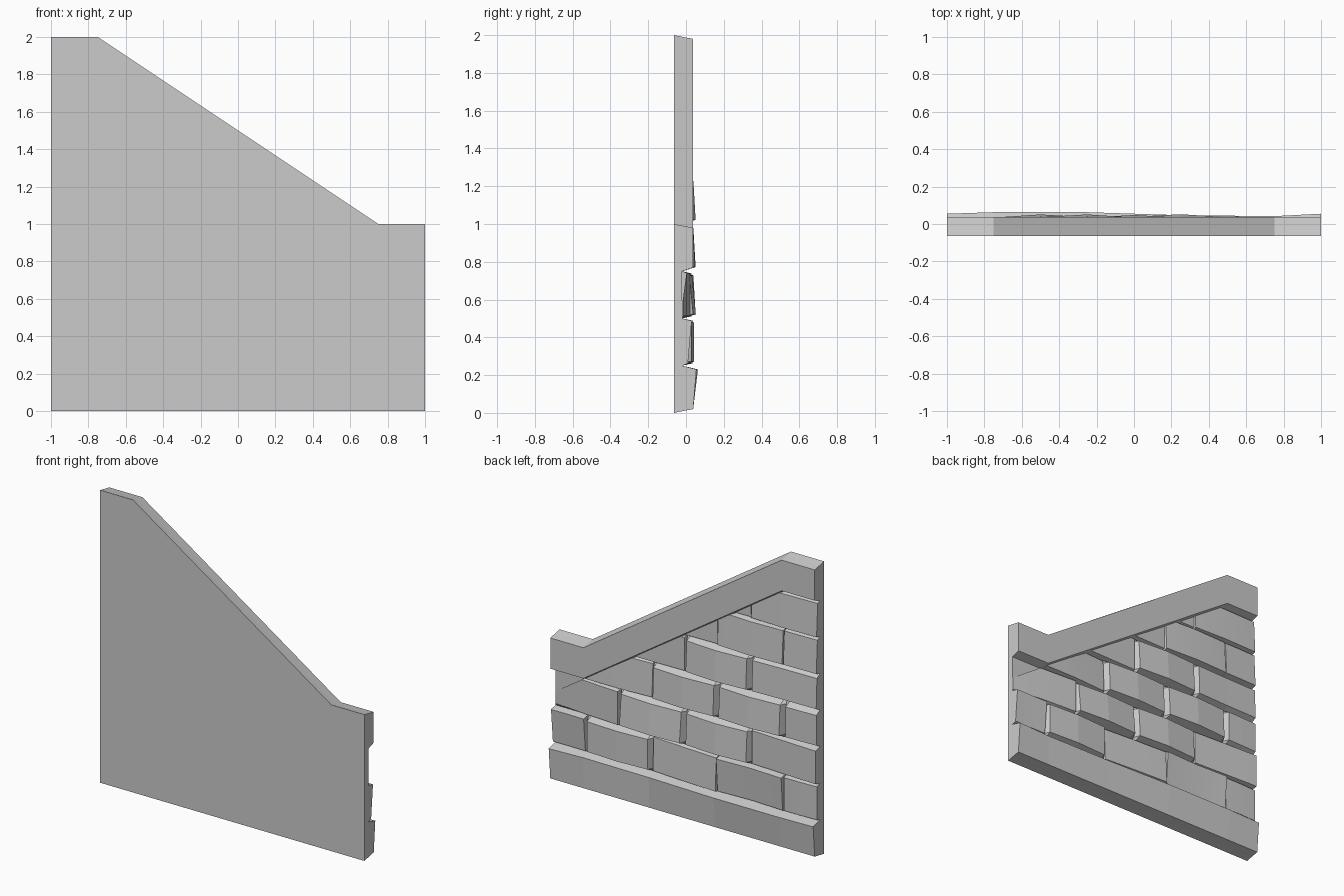
import bpy, bmesh
from mathutils import Vector

if "Cube" in bpy.data.objects:
    bpy.data.objects.remove(bpy.data.objects["Cube"])

FRONT, BASE, TRIM = -0.063, -0.02, 0.038


def sweep(name, sections, clip=None, soft=False):
    """Join matching (y, z) sections placed at x stations into a closed solid."""
    bm = bmesh.new()
    rings = [[bm.verts.new((x, y, z)) for y, z in sec] for x, sec in sections]
    n = len(rings[0])
    for a, b in zip(rings, rings[1:]):
        for i in range(n):
            j = (i + 1) % n
            bm.faces.new((a[i], a[j], b[j], b[i]))
    bm.faces.new(rings[0])
    bm.faces.new(rings[-1][::-1])
    bmesh.ops.recalc_face_normals(bm, faces=bm.faces)
    if clip:
        bmesh.ops.bisect_plane(bm, geom=bm.verts[:] + bm.edges[:] + bm.faces[:],
                               plane_co=clip[0], plane_no=clip[1], clear_outer=True)
    for f in bm.faces:
        f.smooth = soft
    me = bpy.data.meshes.new(name)
    bm.to_mesh(me)
    bm.free()
    if soft:
        me.set_sharp_from_angle(angle=0.6)
    ob = bpy.data.objects.new(name, me)
    bpy.context.collection.objects.link(ob)
    return ob


# Backing panel and sloped top trim follow the same outline
outline = [(-1, 2), (-0.75, 2), (0.75, 1), (1, 1)]
sweep("backing_panel", [(x, [(FRONT, 0), (FRONT, t), (BASE, t - 0.009), (BASE, 0.009)])
                        for x, t in outline])
sweep("top_trim", [(x, [(BASE, t - 0.009), (TRIM, t - 0.02), (TRIM, t - 0.23), (BASE, t - 0.25)])
                   for x, t in outline])

# Bottom plank with an uneven upper edge
plank = [(-1, .055), (-.75, .063), (-.25, .063), (.25, .047), (.75, .042), (1, .055)]
sweep("bottom_plank", [(x, [(BASE, 0.009), (TRIM, 0.02), (y, 0.23), (BASE, 0.25)])
                       for x, y in plank])

# Stone courses from bottom to top, each stone: depth at left, middle, right (x), tilt, soft
courses = [
    [(.015, .02, .02, 0, 1), (.03, .02, .03, -.008, 1), (.03, .018, .002, .005, 1),
     (.03, .042, .03, 0, 0), (.02, .018, .02, -.01, 1)],
    [(.03, .02, .008, 0, 1), (.03, .045, .03, .006, 0), (.03, .042, .028, .01, 0),
     (.02, .005, -.017, 0, 1)],
    [(.02, .025, .028, 0, 0), (.03, .045, .032, .006, 0), (.03, .043, .03, .005, 0),
     (0, .015, .015, .005, 1)],
    [(.018, .022, .03, .004, 0), (.032, .045, .03, .006, 0), (.01, .015, .02, 0, 1)],
    [(.015, .018, .02, .006, 1), (.022, .03, .018, .006, 1), (.01, .015, .02, 0, 1)],
    [(.012, .018, .01, .006, 1), (.006, .01, .015, 0, 1)],
]
slope_clip = (Vector((0, 0, 1.262)), Vector((1, 0, 1.5)))
for row, stones in enumerate(courses):
    zb = 0.25 * (row + 1)
    zt = zb + 0.25
    for k, (d0, d1, d2, tilt, soft) in enumerate(stones):
        start = -1.25 + 0.5 * k + (0.25 if row % 2 else 0)
        x0, x1 = max(-1, start), min(1, start + 0.5)
        bev = 0.004 if soft else 0.022
        rim = 0.012 if soft else 0.022

        def section(depth, t=0):
            return [(BASE, zb), (depth + t, zb + rim), (depth - t, zt - rim), (BASE, zt)]

        a = x0 if x0 == -1 else x0 + bev
        b = x1 if x1 == 1 else x1 - bev
        secs = [(a, section(d0, tilt)), ((a + b) / 2, section(d1, tilt)), (b, section(d2, tilt))]
        if x0 > -1:
            secs.insert(0, (x0, section(BASE + 0.001)))
        if x1 < 1:
            secs.append((x1, section(BASE + 0.001)))
        sweep(f"stone_{row + 1}_{k + 1}", secs, slope_clip, bool(soft))
